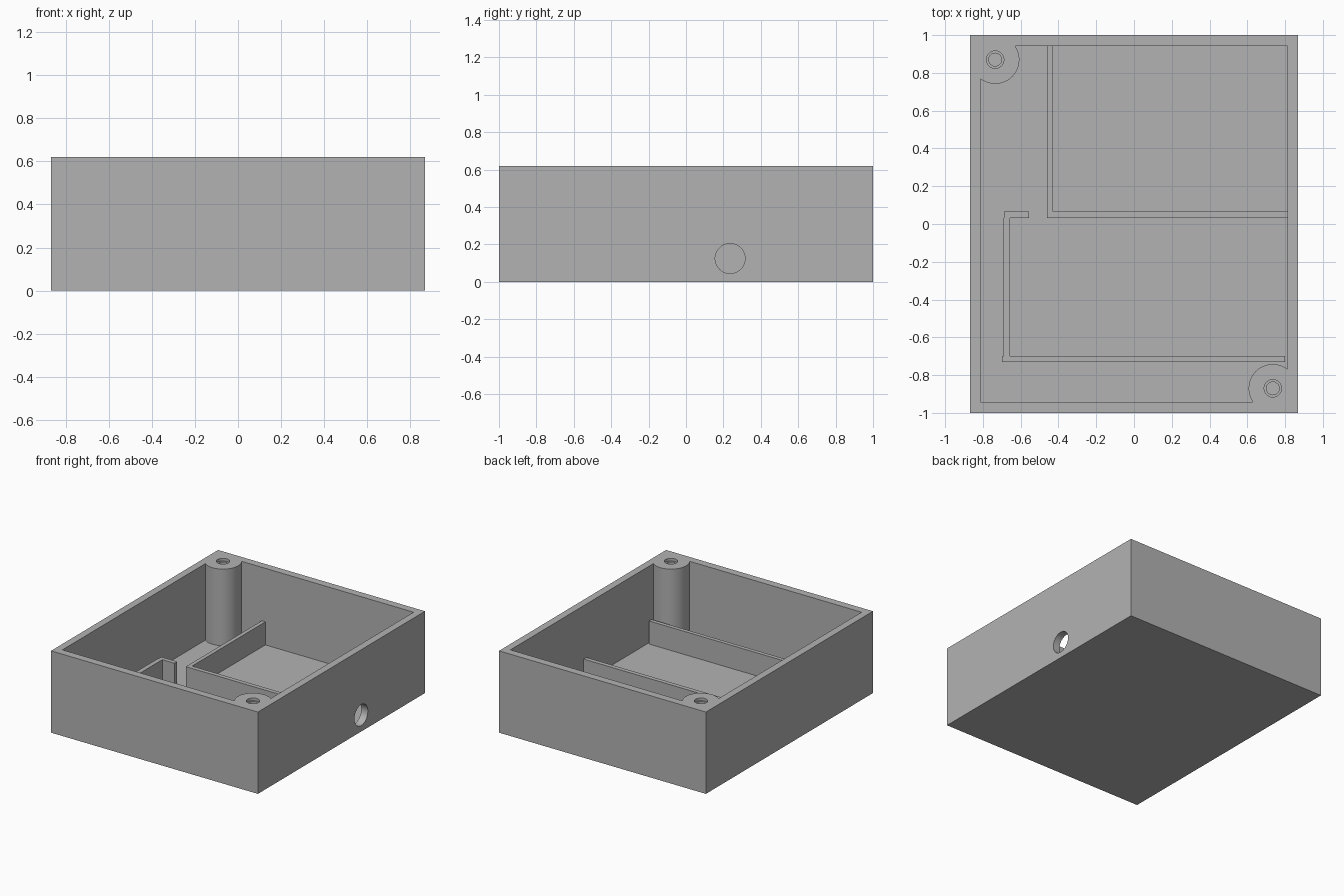
import bpy
import math

if "Cube" in bpy.data.objects:
    bpy.data.objects.remove(bpy.data.objects["Cube"], do_unlink=True)

HALF_X, HALF_Y, HEIGHT = 0.867, 1.0, 0.62
IN_X, IN_Y, FLOOR = 0.812, 0.942, 0.04
RIB_TOP = 0.215
EMBED = 0.01

# Single plastic colour
grey = bpy.data.materials.new("plain grey")
grey.use_nodes = True
colour = (0.45, 0.45, 0.45, 1)
grey.diffuse_color = colour
grey.node_tree.nodes["Principled BSDF"].inputs["Base Color"].default_value = colour


def box(name, x0, x1, y0, y1, z0, z1):
    bpy.ops.mesh.primitive_cube_add(
        size=1, location=((x0 + x1) / 2, (y0 + y1) / 2, (z0 + z1) / 2))
    ob = bpy.context.object
    ob.name = name
    ob.scale = (x1 - x0, y1 - y0, z1 - z0)
    bpy.ops.object.transform_apply(location=False, rotation=False, scale=True)
    ob.data.materials.append(grey)
    return ob


def cylinder(name, radius, depth, location, rotation=(0, 0, 0)):
    bpy.ops.mesh.primitive_cylinder_add(
        vertices=64, radius=radius, depth=depth, location=location, rotation=rotation)
    ob = bpy.context.object
    ob.name = name
    ob.data.materials.append(grey)
    return ob


def cut(target, cutter):
    mod = target.modifiers.new("cut", "BOOLEAN")
    mod.operation = "DIFFERENCE"
    mod.solver = "EXACT"
    mod.object = cutter
    bpy.context.view_layer.objects.active = target
    bpy.ops.object.modifier_apply(modifier=mod.name)
    bpy.data.objects.remove(cutter, do_unlink=True)


# Tray: a block hollowed around two diagonal corner screw posts
tray = box("tray", -HALF_X, HALF_X, -HALF_Y, HALF_Y, 0, HEIGHT)
cavity = box("cavity", -IN_X, IN_X, -IN_Y, IN_Y, FLOOR, 1)
posts = [(-0.735, 0.87), (0.735, -0.87)]
for x, y in posts:
    cut(cavity, cylinder("post", 0.128, 3, (x, y, 0)))
cut(tray, cavity)

# Stepped screw holes in the posts
for x, y in posts:
    cut(tray, cylinder("screw_hole", 0.034, 0.7, (x, y, HEIGHT)))
    cut(tray, cylinder("screw_recess", 0.046, 0.04, (x, y, HEIGHT)))

# Cable hole through the side wall
cut(tray, cylinder("cable_hole", 0.08, 0.2, (HALF_X, 0.236, 0.125),
                   (0, math.pi / 2, 0)))

bpy.ops.object.select_all(action="DESELECT")
tray.select_set(True)
bpy.context.view_layer.objects.active = tray
bpy.ops.object.shade_smooth_by_angle(angle=math.radians(30))

# Low ribs on the floor: rear compartment, then front compartment with a hooked end
ribs = {
    "rear_compartment_side": (-0.46, -0.43, 0.065, IN_Y + EMBED),
    "rear_compartment_front": (-0.46, IN_X + EMBED, 0.032, 0.065),
    "front_compartment_front": (-0.70, 0.80, -0.73, -0.70),
    "front_compartment_side": (-0.692, -0.657, -0.70, 0.032),
    "front_compartment_hook": (-0.688, -0.555, 0.032, 0.065),
}
for name, extent in ribs.items():
    box(name, *extent, FLOOR - EMBED, RIB_TOP)
